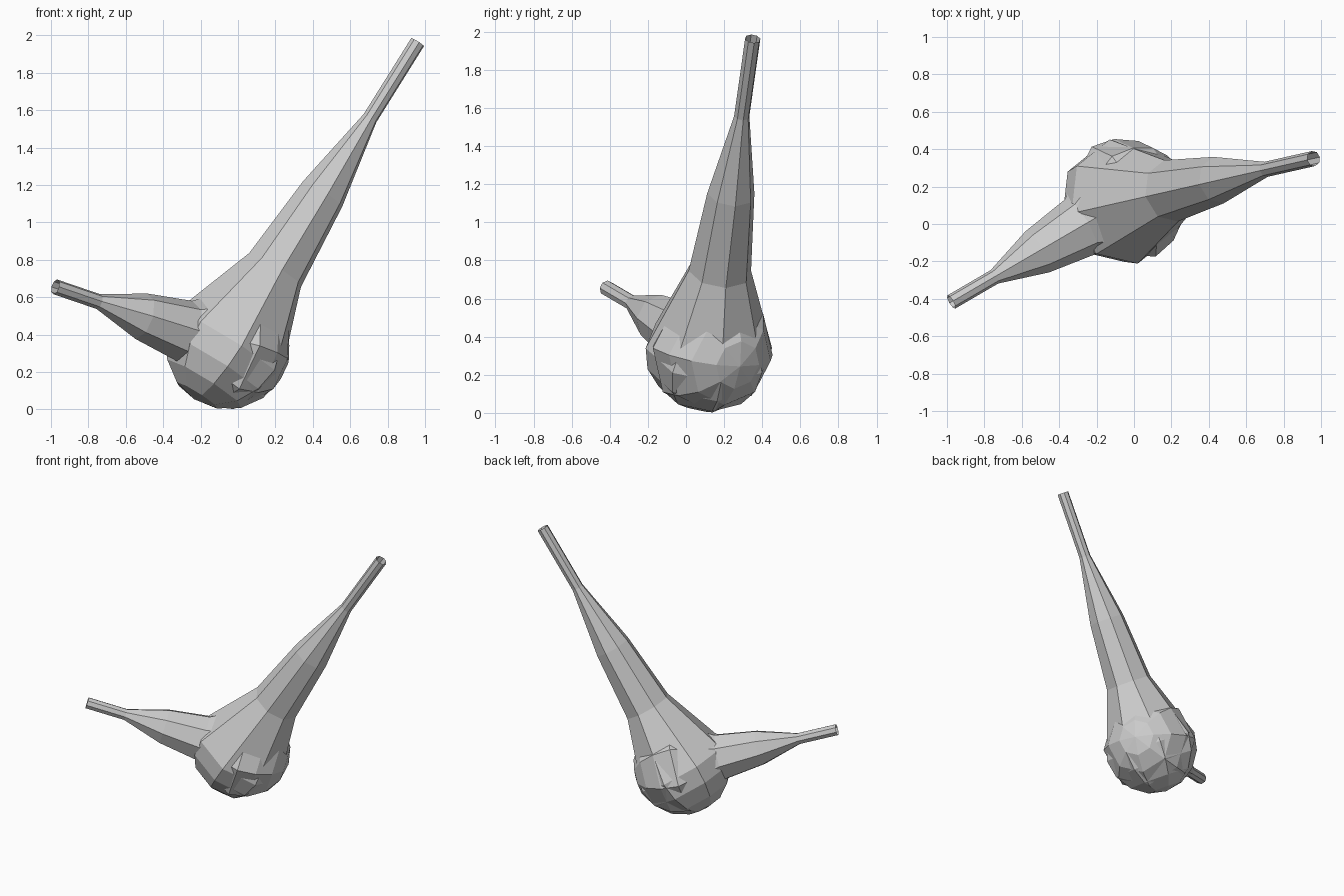
import bpy, bmesh, math
from mathutils import Vector

if "Cube" in bpy.data.objects:
    bpy.data.objects.remove(bpy.data.objects["Cube"])

CENTRE = Vector((-0.055, 0.12, 0.34))
R = 0.34
SIDES = 8


def spout(name, tip):
    """Open eight-sided tube that swells into a rounded bulb at the shared centre."""
    span = Vector(tip) - CENTRE
    axis = span.normalized()
    u = axis.cross(Vector((0, 0, 1))).normalized()
    v = u.cross(axis)
    length = span.length
    # profile as (distance along axis, radius): round cap, then tapering tube
    prof = [(-R * math.cos(a), R * math.sin(a))
            for a in (math.radians(22.5 * i) for i in range(1, 5))]
    prof += [(length * t, r) for t, r in
             ((0.25, 0.168), (0.5, 0.127), (0.75, 0.041), (1.0, 0.041))]
    bm = bmesh.new()
    rings = []
    for d, r in prof:
        rings.append([bm.verts.new(CENTRE + axis * d + r * (
            u * math.cos(k * math.tau / SIDES) + v * math.sin(k * math.tau / SIDES)))
            for k in range(SIDES)])
    pole = bm.verts.new(CENTRE - axis * R)
    for k in range(SIDES):
        n = (k + 1) % SIDES
        bm.faces.new((pole, rings[0][n], rings[0][k]))
        for a, b in zip(rings, rings[1:]):
            bm.faces.new((a[k], a[n], b[n], b[k]))
    bmesh.ops.recalc_face_normals(bm, faces=bm.faces)
    # open shell: make sure the normals point away from the bulb
    bm.faces.ensure_lookup_table()
    f = bm.faces[0]
    if f.normal.dot(f.calc_center_median() - CENTRE) < 0:
        bmesh.ops.reverse_faces(bm, faces=bm.faces)
    mesh = bpy.data.meshes.new(name)
    bm.to_mesh(mesh)
    bm.free()
    obj = bpy.data.objects.new(name, mesh)
    bpy.context.collection.objects.link(obj)
    return obj


# long upright pipe and short side pipe, sharing one bulb
spout("long_pipe", (0.96, 0.35, 1.963))
spout("short_pipe", (-0.977, -0.417, 0.655))
